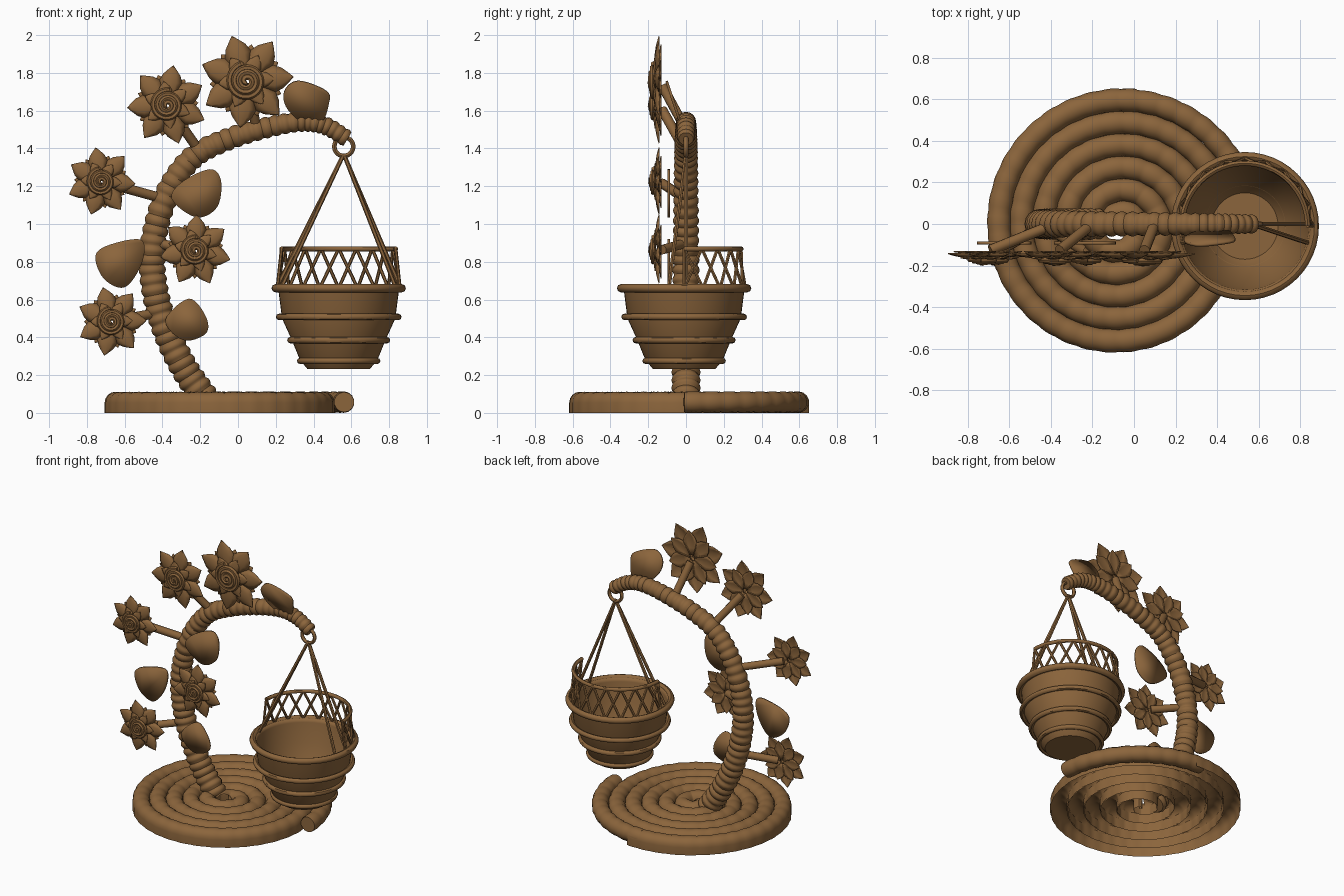
import bpy, bmesh
from math import sin, cos, pi, radians
from mathutils import Vector

if "Cube" in bpy.data.objects:
    bpy.data.objects.remove(bpy.data.objects["Cube"])

brown = bpy.data.materials.new("wicker_brown")
brown.diffuse_color = (0.26, 0.13, 0.045, 1)
brown.use_nodes = True
brown.node_tree.nodes["Principled BSDF"].inputs["Base Color"].default_value = brown.diffuse_color


def add_mesh(name, verts, faces, thickness=0):
    me = bpy.data.meshes.new(name)
    me.from_pydata([tuple(v) for v in verts], [], faces)
    bm = bmesh.new()
    bm.from_mesh(me)
    bmesh.ops.recalc_face_normals(bm, faces=bm.faces)
    bm.to_mesh(me)
    bm.free()
    ob = bpy.data.objects.new(name, me)
    bpy.context.collection.objects.link(ob)
    me.materials.append(brown)
    if thickness:
        ob.modifiers.new("thickness", 'SOLIDIFY').thickness = thickness
    bpy.context.view_layer.objects.active = ob
    ob.select_set(True)
    bpy.ops.object.shade_smooth_by_angle(angle=radians(45))
    ob.select_set(False)
    return ob


def tube_data(pts, radius, sides=8, closed=False):
    """Round tube along points; radius is a number or function of t."""
    pts = [Vector(p) for p in pts]
    n = len(pts)
    verts, faces, side = [], [], None
    for i, p in enumerate(pts):
        a = pts[(i - 1) % n] if closed or i else p
        b = pts[(i + 1) % n] if closed or i < n - 1 else p
        d = (b - a).normalized()
        if side is None:
            side = d.cross(Vector((0, 1, 0)) if abs(d.y) < .9 else Vector((0, 0, 1)))
        side = (side - d * side.dot(d)).normalized()
        up = d.cross(side)
        r = radius(i / (n - 1)) if callable(radius) else radius
        verts += [p + r * (cos(2 * pi * k / sides) * side + sin(2 * pi * k / sides) * up)
                  for k in range(sides)]
    for i in range(n if closed else n - 1):
        j = (i + 1) % n
        for k in range(sides):
            l = (k + 1) % sides
            faces.append((i * sides + k, i * sides + l, j * sides + l, j * sides + k))
    if not closed:
        faces += [tuple(range(sides)), tuple(range((n - 1) * sides, n * sides))]
    return verts, faces


def join(parts):
    verts, faces = [], []
    for v, f in parts:
        o = len(verts)
        verts += v
        faces += [tuple(i + o for i in q) for q in f]
    return verts, faces


def tube(name, pts, radius, sides=8, closed=False):
    return add_mesh(name, *tube_data(pts, radius, sides, closed))


def arc(cx, cy, z, r, a0, a1, n):
    return [(cx + r * cos(a0 + (a1 - a0) * i / n), cy + r * sin(a0 + (a1 - a0) * i / n), z)
            for i in range(n + 1)]


def spline(ctrl, per):
    """Catmull-Rom curve through the control points."""
    c = [Vector(p) for p in ctrl]
    c = [2 * c[0] - c[1]] + c + [2 * c[-1] - c[-2]]
    out = []
    for i in range(1, len(c) - 2):
        p0, p1, p2, p3 = c[i - 1:i + 3]
        for k in range(per):
            t = k / per
            out.append(.5 * (2 * p1 + (p2 - p0) * t + (2 * p0 - 5 * p1 + 4 * p2 - p3) * t * t
                             + (3 * p1 - p0 - 3 * p2 + p3) * t ** 3))
    return out + [c[-2]]


# Spiral base: arched rope coil winding out clockwise, round at the last quarter
CX, CY, PITCH, R_END, TURNS = -0.07, -0.01, 0.108, 0.632, 5.6


def coil(back):
    r, a = R_END - PITCH * back, 2 * pi * back
    return r, Vector((cos(a), sin(a), 0))


verts, faces, length = [], [], 0
N, M = 900, 11
for i in range(N + 1):
    r, d = coil(TURNS - (TURNS - .23) * i / N)
    length += 2 * pi * r * TURNS / N
    h = 0.054 + 0.004 * abs(sin(pi * length / 0.1))
    prof = [(h, 0)] + [(h * cos(pi * k / 8), .054 + h * sin(pi * k / 8)) for k in range(9)] + [(-h, 0)]
    verts += [Vector((CX, CY, z)) + d * (r + x) for x, z in prof]
    if i:
        faces += [((i - 1) * M + k, (i - 1) * M + k + 1, i * M + k + 1, i * M + k) for k in range(M - 1)]
add_mesh("base_coil", verts, faces)
end = []
for i in range(61):
    r, d = coil(.25 * (1 - i / 60))
    end.append(Vector((CX, CY, .057)) + d * r)
tube("base_coil_end", end, lambda t: .053 + .004 * abs(sin(pi * 10 * t)), 14)

# Arched stem with rope ridges
stem = spline([(-.17, 0, .07), (-.28, 0, .23), (-.37, 0, .41), (-.43, 0, .6), (-.455, 0, .8),
               (-.43, 0, 1.0), (-.355, 0, 1.2), (-.23, 0, 1.36), (-.05, 0, 1.45), (.15, 0, 1.51),
               (.33, 0, 1.54), (.46, 0, 1.52), (.58, 0, 1.45)], 24)
tube("stem", stem, lambda t: (.074 - .03 * t ** 1.5) * (.88 + .17 * abs(sin(pi * 46 * t))), 16)

# Hanging ring
tube("hanging_ring", [(.56 + .05 * cos(2 * pi * i / 24), 0, 1.41 + .05 * sin(2 * pi * i / 24))
                      for i in range(24)], .012, 8, True)

# Basket bowl
BX, BY, S = .533, -.01, 48
prof = [(0, .232), (.165, .232), (.205, .28), (.25, .39), (.3, .5), (.318, .64), (.325, .665)]
verts = [(BX + r * cos(2 * pi * k / S), BY + r * sin(2 * pi * k / S), z)
         for r, z in prof[1:] for k in range(S)]
faces = [(i * S + k, i * S + (k + 1) % S, (i + 1) * S + (k + 1) % S, (i + 1) * S + k)
         for i in range(len(prof) - 2) for k in range(S)] + [tuple(range(S))]
add_mesh("basket_bowl", verts, faces, .012)

# Basket hoops
for name, z, R, r in [("rim", .66, .334, .022), ("upper", .508, .316, .017),
                      ("middle", .385, .256, .017), ("lower", .275, .205, .016)]:
    tube("basket_hoop_" + name, arc(BX, BY, z, R, 0, 2 * pi, 48)[:-1], r, 8, True)

# Lattice back on the rear half of the basket
tube("lattice_top_rail", arc(BX, BY, .868, .302, 0, pi, 32), .013)
parts, n = [], 10


def on_ring(i, z, R):
    return Vector((BX + R * cos(pi * i / n), BY + R * sin(pi * i / n), z))


for i in range(n):
    for a, b in ((i, i + 1), (i + 1, i)):
        parts.append(tube_data([on_ring(a, .66, .325), on_ring(b, .87, .302)], .009, 6))
for i in (0, n):
    parts.append(tube_data([on_ring(i, .66, .325), on_ring(i, .87, .302)], .009, 6))
add_mesh("lattice_bars", *join(parts))

# Hanger cords
parts = [tube_data([(.56, 0, 1.37), (BX + s * x, y, .67)], .011, 6)
         for s in (-1, 1) for x, y in ((.325, 0), (.30, -.09))]
add_mesh("hanger_cords", *join(parts))


# Flowers: three petal layers around a spiral bud
def petals(x, y, z, R, count, phase, ridge):
    verts, faces = [], []
    shape = [(.1, .08), (.35, .21), (.58, .29), (.76, .22), (.9, .1), (1, .005)]
    for p in range(count):
        a, o = phase + 2 * pi * p / count, len(verts)
        for u, w in shape:
            for v in (-1, -.5, 0, .5, 1):
                dy = -ridge * R * sin(pi * u) * (1 - v * v)
                lx, lz = u * R, v * w * R
                verts.append((x + lx * cos(a) - lz * sin(a), y + dy, z + lx * sin(a) + lz * cos(a)))
        faces += [(o + 5 * i + k, o + 5 * i + k + 1, o + 5 * i + k + 6, o + 5 * i + k + 5)
                  for i in range(5) for k in range(4)]
    return verts, faces


flowers = [(.045, 1.757, .25, 108), (-.375, 1.63, .212, 81), (-.725, 1.225, .182, 99),
           (-.225, .86, .19, 88), (-.67, .485, .185, 104)]
roots = [(.1, 0, 1.5), (-.2, 0, 1.38), (-.38, 0, 1.13), (-.44, 0, .9), (-.42, 0, .53)]
for i, ((x, z, R, deg), root) in enumerate(zip(flowers, roots), 1):
    ph = radians(deg)
    add_mesh(f"flower_{i}_petals", *join([
        petals(x, -.145, z, R, 7, ph, .09),
        petals(x, -.135, z, R * .78, 7, ph + pi / 7, .05),
        petals(x, -.165, z, R * .6, 6, ph + .3, .06)]), .006)
    swirl = []
    for k in range(91):
        t = k / 90
        r, a = R * (.38 - .35 * t), ph + t * 7 * pi
        swirl.append((x + r * cos(a), -.172 - .018 * t, z + r * sin(a)))
    tube(f"flower_{i}_bud", swirl, R * .062, 6)
    tip = Vector((x, -.14, z))
    tube(f"flower_{i}_stalk", [root, tip * .9 + Vector(root) * .1], .026, 10)

# Leaves: smooth flat outlines in the front plane
leaves = [
    (-.07, .33, [(.245, 1.70), (.32, 1.755), (.47, 1.70), (.48, 1.63), (.44, 1.53), (.36, 1.525), (.26, 1.61)]),
    (-.085, 0, [(-.35, 1.13), (-.3, 1.22), (-.15, 1.29), (-.09, 1.23), (-.11, 1.09), (-.22, 1.035)]),
    (-.085, 0, [(-.755, .83), (-.68, .89), (-.51, .915), (-.51, .79), (-.6, .665), (-.71, .71)]),
    (-.085, 0, [(-.385, .49), (-.26, .605), (-.17, .51), (-.17, .42), (-.29, .385)])]
for i, (y, tilt, pts) in enumerate(leaves, 1):
    zc = sum(p[1] for p in pts) / len(pts)
    loop = spline([(px, 0, pz) for px, pz in (pts[-2:] + pts + pts[:2])], 6)[12:12 + 6 * len(pts)]
    verts = [(v.x, y - tilt * (v.z - zc), v.z) for v in loop]
    add_mesh(f"leaf_{i}", verts, [tuple(range(len(verts)))], .014)
